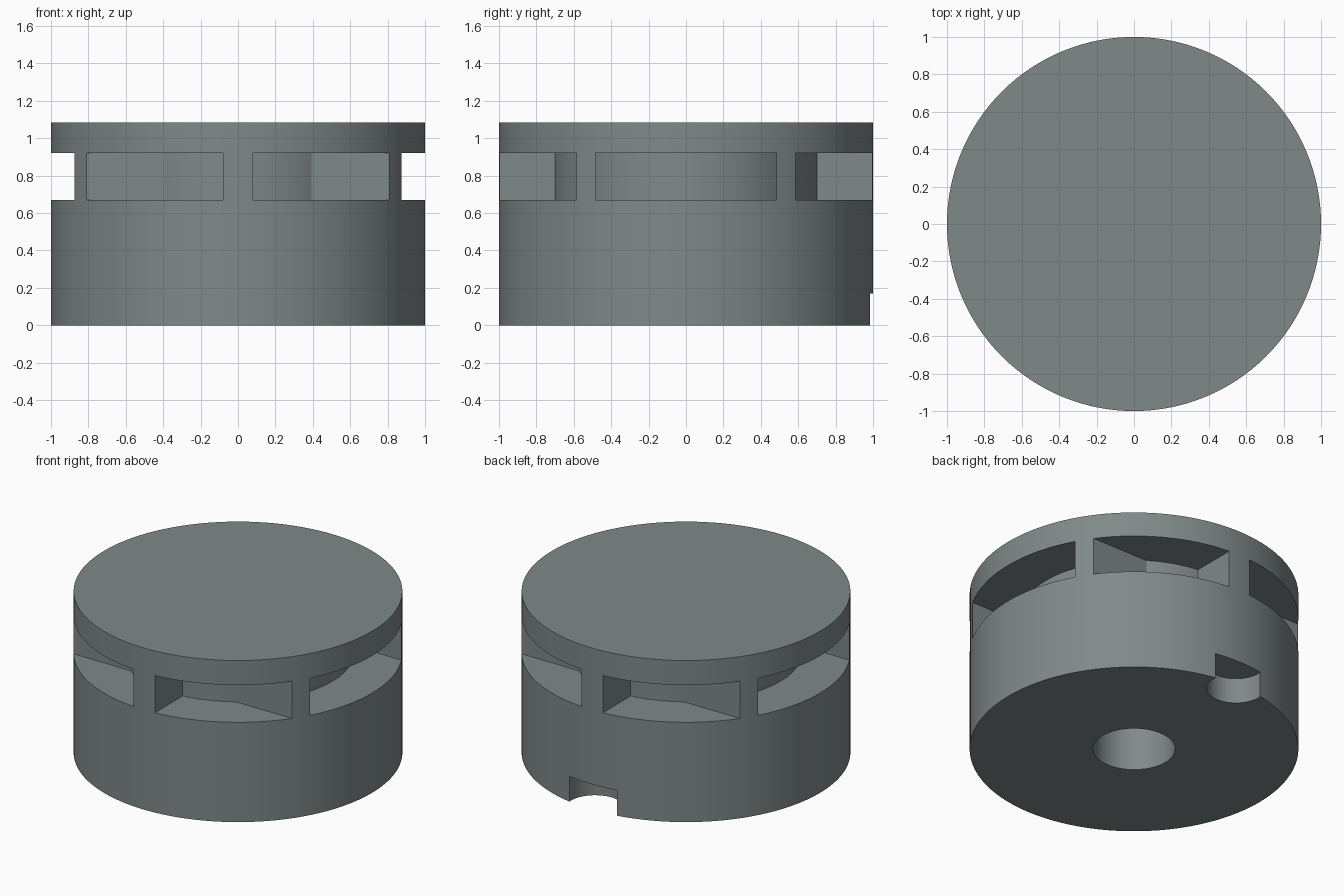
import bpy, bmesh, math

if "Cube" in bpy.data.objects:
    bpy.data.objects.remove(bpy.data.objects["Cube"])

R, H = 1.0, 1.085            # housing radius and height
CORE = 0.705                 # radius of the core behind the windows
Z0, Z1 = 0.67, 0.92          # window bottom and top
SEG = 128

grey = bpy.data.materials.new("slate_grey")
grey.diffuse_color = (0.215, 0.25, 0.25, 1)
grey.use_nodes = True
grey.node_tree.nodes["Principled BSDF"].inputs["Base Color"].default_value = grey.diffuse_color


def circle(r, cx=0, cy=0, n=SEG):
    return [(cx + r * math.cos(2 * math.pi * i / n),
             cy + r * math.sin(2 * math.pi * i / n)) for i in range(n)]


def arc(r, a0, a1, n=24):
    return [(r * math.cos(a0 + (a1 - a0) * i / n),
             r * math.sin(a0 + (a1 - a0) * i / n)) for i in range(n + 1)]


def prism(name, outline, z0, z1):
    """Extrude a flat outline between two heights."""
    bm = bmesh.new()
    face = bm.faces.new([bm.verts.new((x, y, z0)) for x, y in outline])
    top = bmesh.ops.extrude_face_region(bm, geom=[face])
    verts = [v for v in top["geom"] if isinstance(v, bmesh.types.BMVert)]
    bmesh.ops.translate(bm, verts=verts, vec=(0, 0, z1 - z0))
    bmesh.ops.recalc_face_normals(bm, faces=bm.faces)
    me = bpy.data.meshes.new(name)
    bm.to_mesh(me)
    bm.free()
    me.materials.append(grey)
    ob = bpy.data.objects.new(name, me)
    bpy.context.collection.objects.link(ob)
    return ob


housing = prism("housing", circle(R), 0, H)

# side window and corner window outlines, wrapped around the core
a = math.asin(0.485 / CORE)
side = arc(CORE, -a, a) + [(1.2, 0.485), (1.2, -0.485)]
corner = arc(CORE, math.asin(0.585 / CORE), math.acos(0.08 / CORE)) \
    + [(0.08, 1.2), (1.2, 1.2), (1.2, 0.585)]

cutters = []
for sx in (1, -1):
    cutters.append(prism("side_window_cutter", [(sx * x, y) for x, y in side], Z0, Z1))
    for sy in (1, -1):
        cutters.append(prism("corner_window_cutter",
                             [(sx * x, sy * y) for x, y in corner], Z0, Z1))

# centre bore and rear cable notch in the underside
cutters.append(prism("bore_cutter", circle(0.25, n=64), -0.1, 0.6))
cutters.append(prism("notch_cutter", circle(0.178, 0, 0.965, 64), -0.1, 0.17))

bpy.context.view_layer.objects.active = housing
housing.select_set(True)
for c in cutters:
    c.hide_render = True
    mod = housing.modifiers.new("cut", 'BOOLEAN')
    mod.operation, mod.solver, mod.object = 'DIFFERENCE', 'EXACT', c
    bpy.ops.object.modifier_apply(modifier=mod.name)
    bpy.data.objects.remove(c)

bpy.ops.object.shade_smooth_by_angle(angle=math.radians(30))
